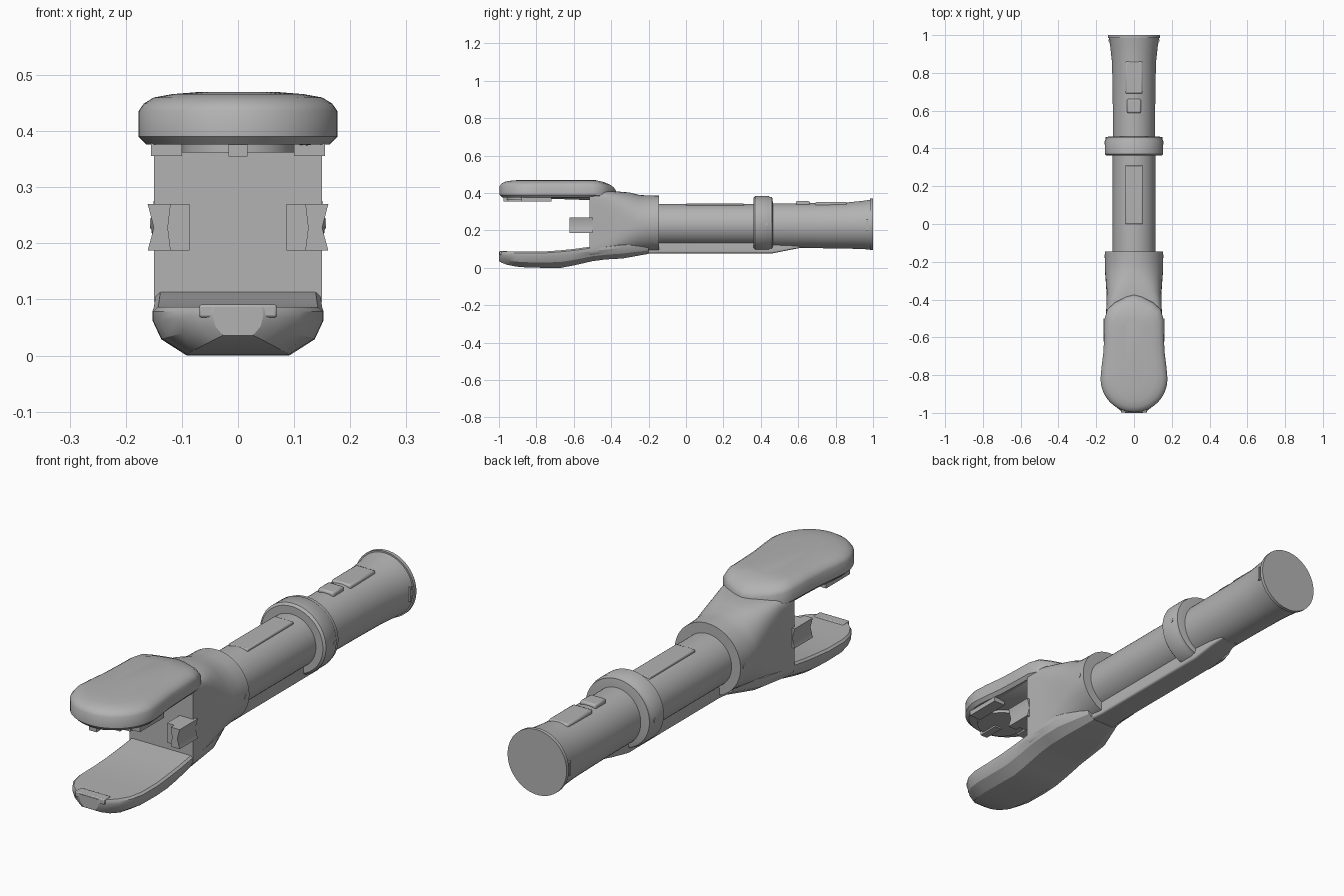
import bpy, bmesh, math
from mathutils import Vector

cube = bpy.data.objects.get("Cube")
if cube:
    bpy.data.objects.remove(cube, do_unlink=True)

grey = bpy.data.materials.new("plain grey")
grey.use_nodes = True
grey.diffuse_color = (0.45, 0.45, 0.45, 1)
shader = next(n for n in grey.node_tree.nodes if n.type == 'BSDF_PRINCIPLED')
shader.inputs["Base Color"].default_value = grey.diffuse_color
shader.inputs["Roughness"].default_value = 0.6


def loft(name, rings, angle=32, bevel=0):
    """Skin a list of equal-length point rings and cap both ends."""
    bm = bmesh.new()
    loops = [[bm.verts.new(p) for p in ring] for ring in rings]
    n = len(loops[0])
    for a, b in zip(loops, loops[1:]):
        for i in range(n):
            j = (i + 1) % n
            bm.faces.new((a[i], a[j], b[j], b[i]))
    bm.faces.new(loops[0])
    bm.faces.new(loops[-1])
    bmesh.ops.recalc_face_normals(bm, faces=bm.faces)
    mesh = bpy.data.meshes.new(name)
    bm.to_mesh(mesh)
    bm.free()
    mesh.materials.append(grey)
    obj = bpy.data.objects.new(name, mesh)
    bpy.context.collection.objects.link(obj)
    if bevel:
        mod = obj.modifiers.new("soft edges", 'BEVEL')
        mod.width, mod.segments = bevel, 2
    bpy.ops.object.select_all(action='DESELECT')
    bpy.context.view_layer.objects.active = obj
    obj.select_set(True)
    bpy.ops.object.shade_smooth_by_angle(angle=math.radians(angle))
    return obj


def oval(y, w, low, high, power=2, count=48):
    """Superellipse section across the y axis."""
    def curve(v):
        return math.copysign(abs(v) ** (2 / power), v)
    mid, h = (low + high) / 2, (high - low) / 2
    turns = [math.tau * (i + 0.5) / count for i in range(count)]
    return [(w * curve(math.cos(t)), y, mid + h * curve(math.sin(t))) for t in turns]


def tube(name, sections, angle=32):
    return loft(name, [oval(*s) for s in sections], angle)


def block(name, x, y, z, bevel=0):
    rings = [[(x[0], v, z[0]), (x[1], v, z[0]), (x[1], v, z[1]), (x[0], v, z[1])] for v in y]
    return loft(name, rings, bevel=bevel)


def disc(name, center, radius, axis, depth, count=20):
    """Short cylinder along the given axis."""
    axis = Vector(axis)
    u = axis.orthogonal().normalized()
    v = axis.cross(u)
    rings = []
    for d in (0, depth):
        rings.append([Vector(center) + axis * d + radius * (
            u * math.cos(math.tau * i / count) + v * math.sin(math.tau * i / count))
            for i in range(count)])
    return loft(name, rings)


# Handle: front grip, ring collar, rear grip with a flared end
tube("front_grip", [(-0.17, 0.113, 0.12, 0.342), (0.38, 0.113, 0.12, 0.342)])
tube("ring_collar", [(0.362, 0.146, 0.095, 0.375), (0.37, 0.155, 0.087, 0.385),
                     (0.44, 0.155, 0.087, 0.385), (0.448, 0.15, 0.092, 0.38),
                     (0.46, 0.15, 0.092, 0.38), (0.464, 0.122, 0.1, 0.355)])
tube("rear_grip", [(0.45, 0.112, 0.107, 0.345), (0.7, 0.113, 0.105, 0.346),
                   (0.86, 0.117, 0.103, 0.35), (0.94, 0.126, 0.1, 0.358),
                   (0.99, 0.134, 0.098, 0.365)])
tube("end_lip", [(0.985, 0.139, 0.094, 0.371), (1.0, 0.139, 0.094, 0.371)])

# Control details on top of the handle
block("small_button", (-0.037, 0.037), (0.587, 0.662), (0.33, 0.357), 0.008)
block("long_button", (-0.046, 0.046), (0.69, 0.86), (0.33, 0.352), 0.008)
block("grip_strip", (-0.045, 0.045), (0.0, 0.31), (0.32, 0.343), 0.004)

# Rail under the handle, with a tapered end behind the ring
tube("bottom_rail", [(-0.3, 0.075, 0.075, 0.14, 8), (-0.15, 0.055, 0.077, 0.14, 8),
                     (0.46, 0.055, 0.077, 0.14, 8), (0.56, 0.05, 0.097, 0.14, 8),
                     (0.62, 0.04, 0.108, 0.14, 8)])

# Head body: round collar blending into a square block
tube("head_body", [(-0.145, 0.155, 0.085, 0.386), (-0.2, 0.155, 0.084, 0.387),
                   (-0.25, 0.154, 0.08, 0.39, 2.15), (-0.3, 0.15, 0.077, 0.403, 2.7),
                   (-0.36, 0.146, 0.07, 0.408, 4), (-0.43, 0.146, 0.065, 0.41, 8),
                   (-0.515, 0.15, 0.065, 0.405, 14)], 40)

# Upper jaw: rounded paddle with a domed top and pointed back
side = [(0.177 * math.sin(t), -0.82 - 0.177 * math.cos(t))
        for t in [math.pi / 2 * i / 12 for i in range(13)]]
side += [(0.172, -0.76), (0.162, -0.68), (0.158, -0.6), (0.155, -0.5),
         (0.14, -0.45), (0.1, -0.415), (0.04, -0.385), (0, -0.375)]
outline = side + [(-x, y) for x, y in reversed(side[1:-1])]


def paddle_ring(z, inset):
    ring = []
    for x, y in outline:
        py = -0.69 + (y + 0.69) * (1 - inset / 0.31)
        drop = max(0, py + 0.47) * 0.25
        ring.append((x * (1 - inset / 0.177), py, z - drop))
    return ring


layers = [(0.376, 0.014), (0.39, 0), (0.436, 0), (0.449, 0.009),
          (0.46, 0.027), (0.466, 0.06), (0.47, 0.11)]
loft("upper_jaw", [paddle_ring(z, i) for z, i in layers], 40)

# Fittings below the upper jaw
disc("contact_disc", (0, -0.86, 0.362), 0.1, (0, 0, 1), 0.03, 32)
block("center_tab", (-0.017, 0.017), (-0.975, -0.88), (0.355, 0.39))
for s in (1, -1):
    block("jaw_ledge", sorted((s * 0.1, s * 0.155)), (-0.88, -0.72), (0.356, 0.39))

# Lower jaw: scoop with a chamfered belly
scoop = [(-1.0, 0.045, 0.036, 0.086), (-0.985, 0.075, 0.027, 0.087),
         (-0.955, 0.11, 0.016, 0.087), (-0.91, 0.138, 0.007, 0.087),
         (-0.85, 0.151, 0.002, 0.087), (-0.75, 0.152, 0, 0.088),
         (-0.67, 0.15, 0, 0.094), (-0.6, 0.149, 0.013, 0.101),
         (-0.5, 0.147, 0.036, 0.115), (-0.43, 0.145, 0.045, 0.12),
         (-0.34, 0.138, 0.05, 0.13), (-0.2, 0.085, 0.075, 0.13)]
rings = []
for y, w, b, t in scoop:
    half = [(w * 0.6, b), (w * 0.9, b + (t - b) * 0.33), (w, b + (t - b) * 0.7),
            (w, t - 0.008), (w * 0.94, t)]
    section = half + [(-x, z) for x, z in reversed(half)]
    rings.append([(x, y, z) for x, z in section])
loft("lower_jaw", rings, 25)

# Front clip on the lower jaw
block("front_clip", (-0.069, 0.069), (-0.998, -0.955), (0.068, 0.091), 0.004)
for s in (1, -1):
    disc("clip_pin", (s * 0.013, -0.996, 0.079), 0.004, (0, -1, 0), 0.004)

# Mirrored side details
for s in (1, -1):
    # Waisted pad at the throat, with a stepped inner half
    outer = [(0.12, 0.187), (0.161, 0.187), (0.15, 0.228), (0.161, 0.27), (0.12, 0.27), (0.125, 0.228)]
    inner = [(0.086, 0.187), (0.125, 0.187), (0.13, 0.228), (0.125, 0.27), (0.086, 0.27)]
    for name, shape, front in (("pad_outer", outer, -0.622), ("pad_inner", inner, -0.6)):
        loft(name, [[(s * x, y, z) for x, z in shape] for y in (front, -0.5)])
    # Screws and the slot near the handle end
    for y in (-0.17, 0.43):
        disc("side_screw", (s * 0.152, y, 0.235), 0.009, (s, 0, 0), 0.005)
    block("side_slot", sorted((s * 0.12, s * 0.135)), (0.965, 0.977), (0.2, 0.26))
